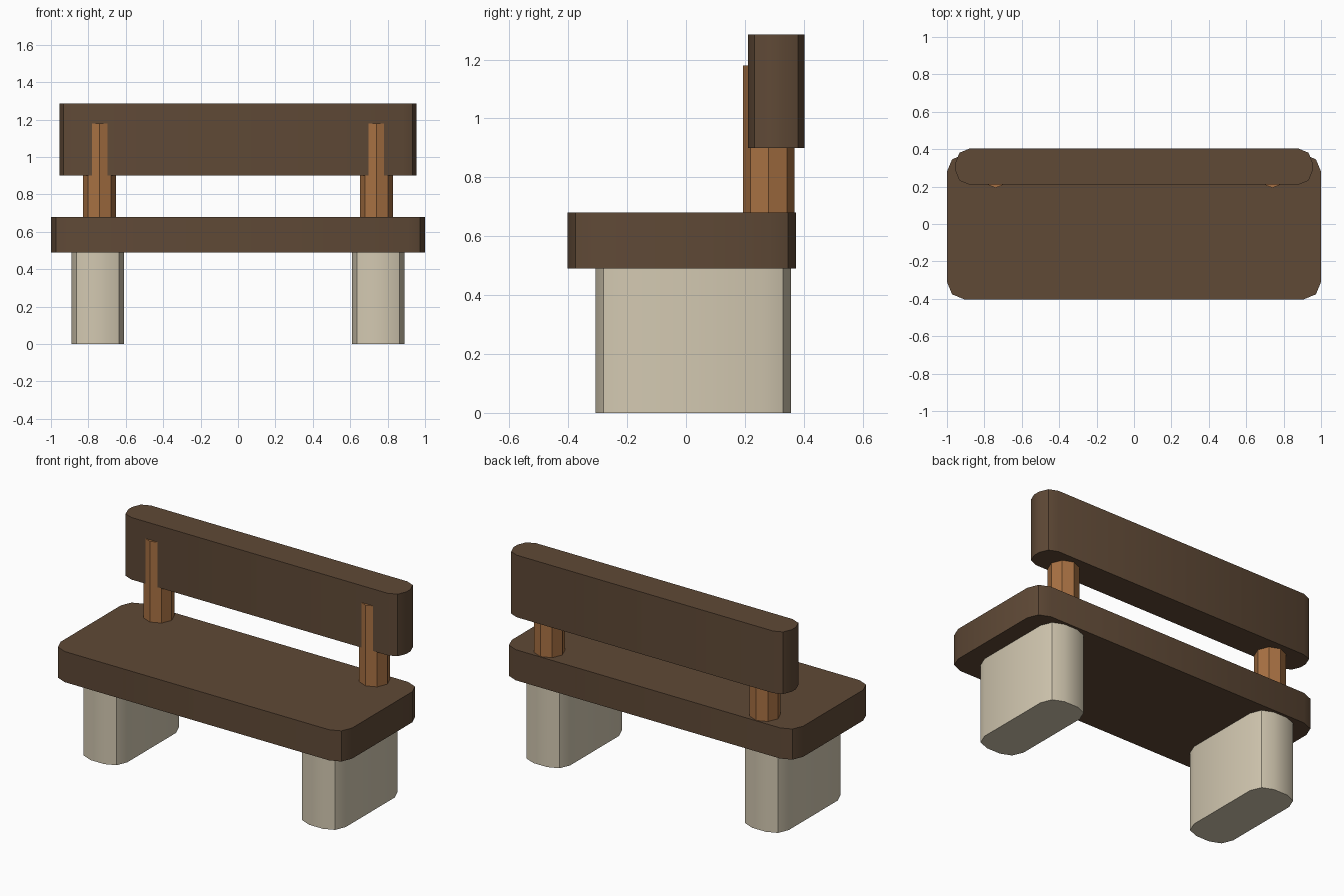
import bpy
import bmesh
import math

if "Cube" in bpy.data.objects:
    bpy.data.objects.remove(bpy.data.objects["Cube"])


def material(name, rgb):
    m = bpy.data.materials.new(name)
    m.diffuse_color = (*rgb, 1.0)
    m.use_nodes = True
    m.node_tree.nodes["Principled BSDF"].inputs["Base Color"].default_value = m.diffuse_color
    return m


dark_wood = material("dark wood", (0.115, 0.067, 0.037))
light_wood = material("light wood", (0.39, 0.165, 0.056))
stone = material("pale stone", (0.65, 0.58, 0.44))


def rounded_outline(x0, x1, y0, y1, r, segments=2):
    """Rectangle in plan with faceted round corners."""
    centres = [(x1 - r, y1 - r), (x0 + r, y1 - r), (x0 + r, y0 + r), (x1 - r, y0 + r)]
    points = []
    for i, (cx, cy) in enumerate(centres):
        for k in range(segments + 1):
            a = math.pi / 2 * (i + k / segments)
            points.append((cx + r * math.cos(a), cy + r * math.sin(a)))
    return points


def extrude_outline(name, points, z0, z1, mat):
    bm = bmesh.new()
    base = bm.faces.new([bm.verts.new((x, y, z0)) for x, y in points])
    top = bmesh.ops.extrude_face_region(bm, geom=[base])["geom"]
    moved = [v for v in top if isinstance(v, bmesh.types.BMVert)]
    bmesh.ops.translate(bm, vec=(0, 0, z1 - z0), verts=moved)
    bmesh.ops.recalc_face_normals(bm, faces=bm.faces)
    mesh = bpy.data.meshes.new(name)
    bm.to_mesh(mesh)
    bm.free()
    mesh.materials.append(mat)
    obj = bpy.data.objects.new(name, mesh)
    bpy.context.collection.objects.link(obj)
    bpy.ops.object.select_all(action='DESELECT')
    obj.select_set(True)
    bpy.context.view_layer.objects.active = obj
    bpy.ops.object.shade_smooth_by_angle(angle=math.radians(30))
    return obj


# Seat slab and backrest plank
extrude_outline("seat", rounded_outline(-1, 1, -0.403, 0.373, 0.093), 0.49, 0.68, dark_wood)
extrude_outline("backrest", rounded_outline(-0.955, 0.955, 0.21, 0.403, 0.075), 0.90, 1.285, dark_wood)

for side, s in (("left", -1), ("right", 1)):
    # Stone leg block
    cx = 0.75 * s
    extrude_outline(side + "_leg", rounded_outline(cx - 0.14, cx + 0.14, -0.308, 0.357, 0.093),
                    0.0, 0.495, stone)
    # Octagonal post, its front edge showing through the backrest
    ring = [(0.74 * s + 0.088 * math.cos(k * math.pi / 4),
             0.281 + 0.088 * math.sin(k * math.pi / 4)) for k in range(8)]
    extrude_outline(side + "_back_post", ring, 0.60, 1.18, light_wood)
